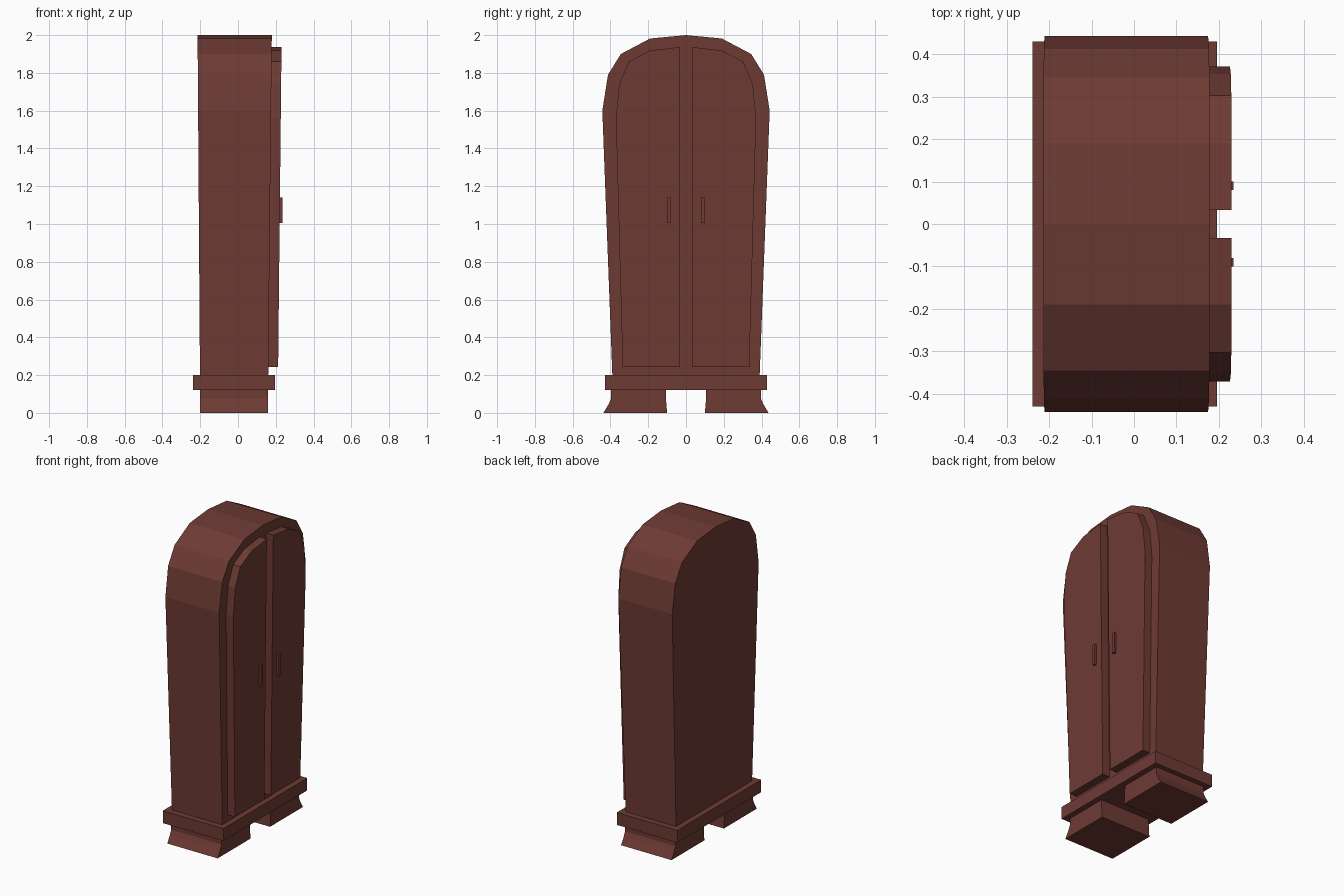
import bpy, bmesh

cube = bpy.data.objects.get("Cube")
if cube:
    bpy.data.objects.remove(cube, do_unlink=True)

wood = bpy.data.materials.new("dark_red_wood")
wood.use_nodes = True
colour = (0.155, 0.043, 0.034, 1)
wood.diffuse_color = colour
wood.node_tree.nodes["Principled BSDF"].inputs["Base Color"].default_value = colour


def front(z):
    # The cabinet leans outwards slightly as it rises
    return 0.158 + 0.0105 * z


def back(z):
    return -0.2 - 0.007 * z


def prism(name, profile, x_back, x_front):
    """Extrude a (y, z) profile between two x limits given as functions of z."""
    bm = bmesh.new()
    rear = [bm.verts.new((x_back(z), y, z)) for y, z in profile]
    face = [bm.verts.new((x_front(z), y, z)) for y, z in profile]
    bm.faces.new(rear)
    bm.faces.new(face)
    for i in range(len(profile)):
        j = (i + 1) % len(profile)
        bm.faces.new((rear[i], rear[j], face[j], face[i]))
    bmesh.ops.recalc_face_normals(bm, faces=bm.faces)
    mesh = bpy.data.meshes.new(name)
    bm.to_mesh(mesh)
    bm.free()
    mesh.materials.append(wood)
    obj = bpy.data.objects.new(name, mesh)
    bpy.context.collection.objects.link(obj)
    return obj


def rect(y0, y1, z0, z1):
    return [(y0, z0), (y1, z0), (y1, z1), (y0, z1)]


# Arched cabinet body
half = [(0.39, 0.2), (0.443, 1.6), (0.413, 1.79), (0.345, 1.9), (0.19, 1.982)]
body = half + [(0, 2.0)] + [(-y, z) for y, z in reversed(half)]
prism("cabinet_body", body, back, front)

# Plinth under the body
prism("plinth", rect(-0.43, 0.43, 0.12, 0.2), lambda z: -0.239, lambda z: 0.196)

# Paired doors, handles and flared feet
door = [(0.033, 0.243), (0.335, 0.243), (0.371, 1.56), (0.354, 1.74),
        (0.303, 1.86), (0.19, 1.918), (0.033, 1.937)]
foot = [(0.1, 0), (0.437, 0), (0.41, 0.045), (0.397, 0.075),
        (0.397, 0.12), (0.107, 0.12), (0.105, 0.06)]
for side, s in (("left", 1), ("right", -1)):
    def mirrored(points):
        return [(s * y, z) for y, z in points]
    prism(side + "_door", mirrored(door), lambda z: front(z) - 0.01,
          lambda z: front(z) + 0.052)
    prism(side + "_handle", mirrored(rect(0.08, 0.1, 1.005, 1.14)),
          lambda z: 0.215, lambda z: 0.235)
    prism(side + "_foot", mirrored(foot), lambda z: -0.202, lambda z: 0.16)
